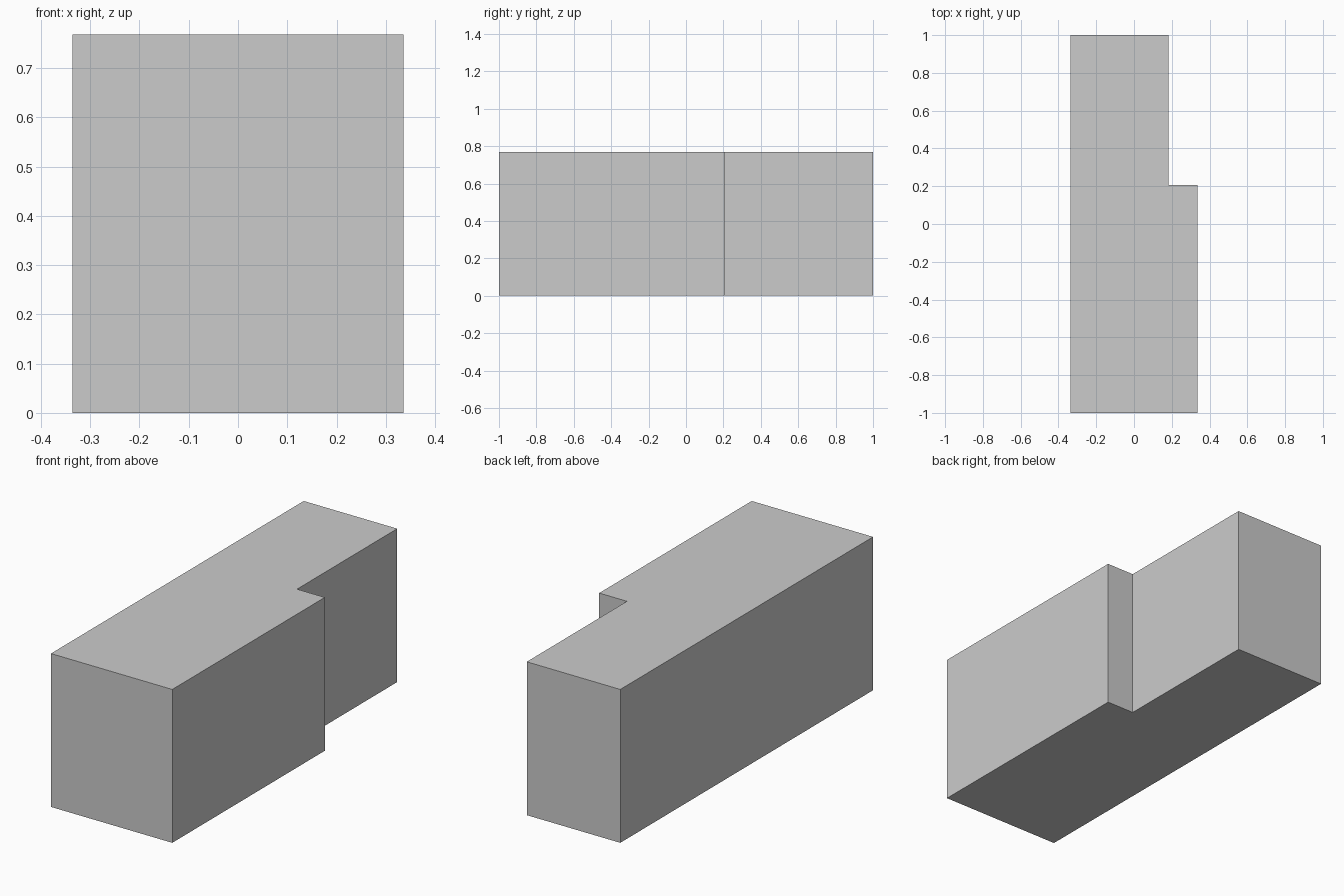
import bpy
import bmesh
from mathutils import Vector

if "Cube" in bpy.data.objects:
    bpy.data.objects.remove(bpy.data.objects["Cube"])

HEIGHT = 0.768
HALF_W = 0.336
STEP_X, STEP_Y = 0.182, 0.207

# L-shaped footprint with a notch at the back right corner
profile = [(-HALF_W, -1), (HALF_W, -1), (HALF_W, STEP_Y),
           (STEP_X, STEP_Y), (STEP_X, 1), (-HALF_W, 1)]

# Stepped block: footprint extruded upwards
bm = bmesh.new()
base = bm.faces.new([bm.verts.new((x, y, 0)) for x, y in profile])
top = bmesh.ops.extrude_face_region(bm, geom=[base], use_keep_orig=True)
top_verts = [g for g in top["geom"] if isinstance(g, bmesh.types.BMVert)]
bmesh.ops.translate(bm, verts=top_verts, vec=Vector((0, 0, HEIGHT)))
bmesh.ops.recalc_face_normals(bm, faces=bm.faces[:])

mesh = bpy.data.meshes.new("stepped_block")
bm.to_mesh(mesh)
bm.free()
block = bpy.data.objects.new("stepped_block", mesh)
bpy.context.collection.objects.link(block)
